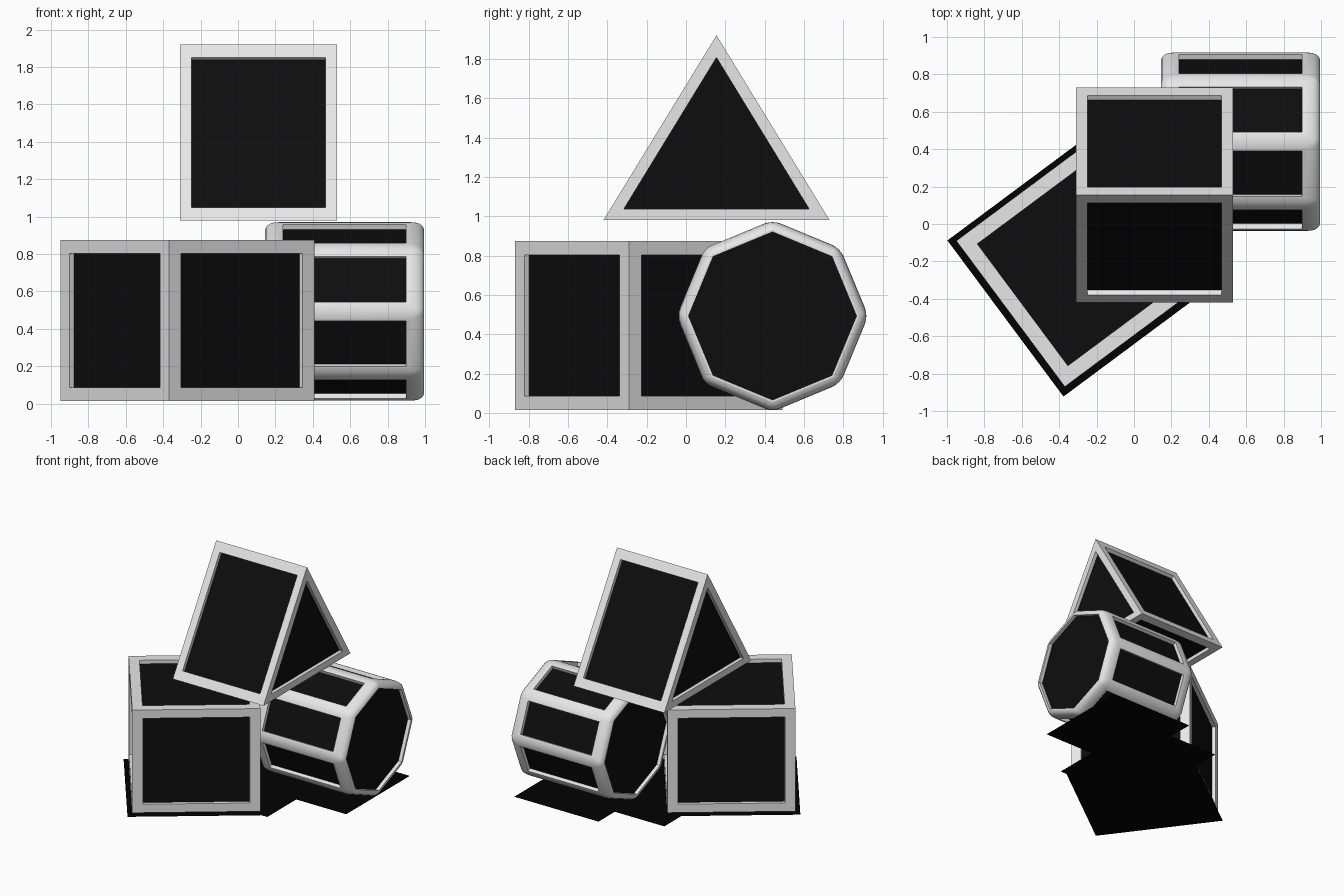
import bpy, bmesh, math
from mathutils import Matrix

if "Cube" in bpy.data.objects:
    bpy.data.objects.remove(bpy.data.objects["Cube"])


def material(name, v):
    m = bpy.data.materials.new(name)
    m.diffuse_color = (v, v, v, 1)
    m.use_nodes = True
    m.node_tree.nodes["Principled BSDF"].inputs["Base Color"].default_value = m.diffuse_color
    return m


FRAME = material("light grey frame", 0.8)
PANEL = material("dark panel", 0.004)
BASE = material("black base", 0.0005)


def prism_mesh(profile, length):
    """Closed prism along x from a (y, z) outline, centred on x = 0."""
    bm = bmesh.new()
    a = [bm.verts.new((-length / 2, y, z)) for y, z in profile]
    b = [bm.verts.new((length / 2, y, z)) for y, z in profile]
    n = len(profile)
    bm.faces.new(a)
    bm.faces.new(b[::-1])
    for i in range(n):
        j = (i + 1) % n
        bm.faces.new((a[i], b[i], b[j], a[j]))
    bmesh.ops.recalc_face_normals(bm, faces=bm.faces[:])
    return bm


def recess(bm, faces, keep, depth):
    """Shrink a copy of each face about its centre and sink it as a dark panel."""
    bm.normal_update()
    bmesh.ops.inset_individual(bm, faces=faces, thickness=0, depth=0)
    for f in faces:
        k = keep(f)
        c = f.calc_center_median()
        for v in f.verts:
            v.co = c + (v.co - c) * k
    bm.normal_update()
    normals = [f.normal.copy() for f in faces]
    bmesh.ops.inset_individual(bm, faces=faces, thickness=0, depth=0)
    for f, n in zip(faces, normals):
        for v in f.verts:
            v.co -= n * depth
        f.material_index = 1
    bm.normal_update()


def finish(bm, name, location, turn=0, mats=(FRAME, PANEL)):
    me = bpy.data.meshes.new(name)
    bm.to_mesh(me)
    bm.free()
    for m in mats:
        me.materials.append(m)
    ob = bpy.data.objects.new(name, me)
    bpy.context.collection.objects.link(ob)
    ob.location = location
    ob.rotation_euler.z = turn
    return ob


# Turned framed box
TURN = math.atan2(0.58, 0.78)
s, h = 0.486, 0.43
bm = prism_mesh([(-s, -h), (s, -h), (s, h), (-s, h)], 2 * s)
recess(bm, bm.faces[:], lambda f: 0.835, 0.03)
finish(bm, "framed_box", (-0.27, -0.19, 0.445), TURN)

# Triangular prism resting above
bm = prism_mesh([(-0.575, 0), (0.575, 0), (0, 0.94)], 0.84)
recess(bm, bm.faces[:], lambda f: 0.82 if len(f.verts) == 3 else 0.855, 0.03)
finish(bm, "triangular_prism", (0.11, 0.155, 0.98))

# Octagonal drum lying on its side, with rounded edges
STRETCH = 1.6
ring = [(0.487 * math.cos(i * math.pi / 4), 0.487 * math.sin(i * math.pi / 4))
        for i in range(8)]
bm = prism_mesh(ring, 0.85 / STRETCH)
bmesh.ops.bevel(bm, geom=bm.edges[:], offset=0.045, offset_type='OFFSET',
                segments=4, profile=0.5, affect='EDGES')
bmesh.ops.scale(bm, vec=(STRETCH, 1, 1), verts=bm.verts[:])
panels = sorted(bm.faces, key=lambda f: -f.calc_area())[:10]
for f in bm.faces:
    f.smooth = True
for f in panels:
    f.smooth = False
recess(bm, panels, lambda f: 0.975 if len(f.verts) == 8 else 0.93, 0.03)
finish(bm, "octagonal_drum", (0.57, 0.44, 0.493))


# Thin black base sheets below each solid
def sheet(name, cx, cy, w, d, z, turn=0):
    bm = bmesh.new()
    bmesh.ops.create_grid(bm, x_segments=1, y_segments=1, size=0.5,
                          matrix=Matrix.Diagonal((w, d, 1, 1)))
    finish(bm, name, (cx, cy, z), turn, (BASE,))


sheet("box_base", -0.27, -0.195, 1.04, 1.04, 0.0, TURN)
sheet("prism_base", 0.11, 0.18, 0.77, 1.0, 0.002)
sheet("drum_base", 0.57, 0.48, 0.78, 0.84, 0.004)
